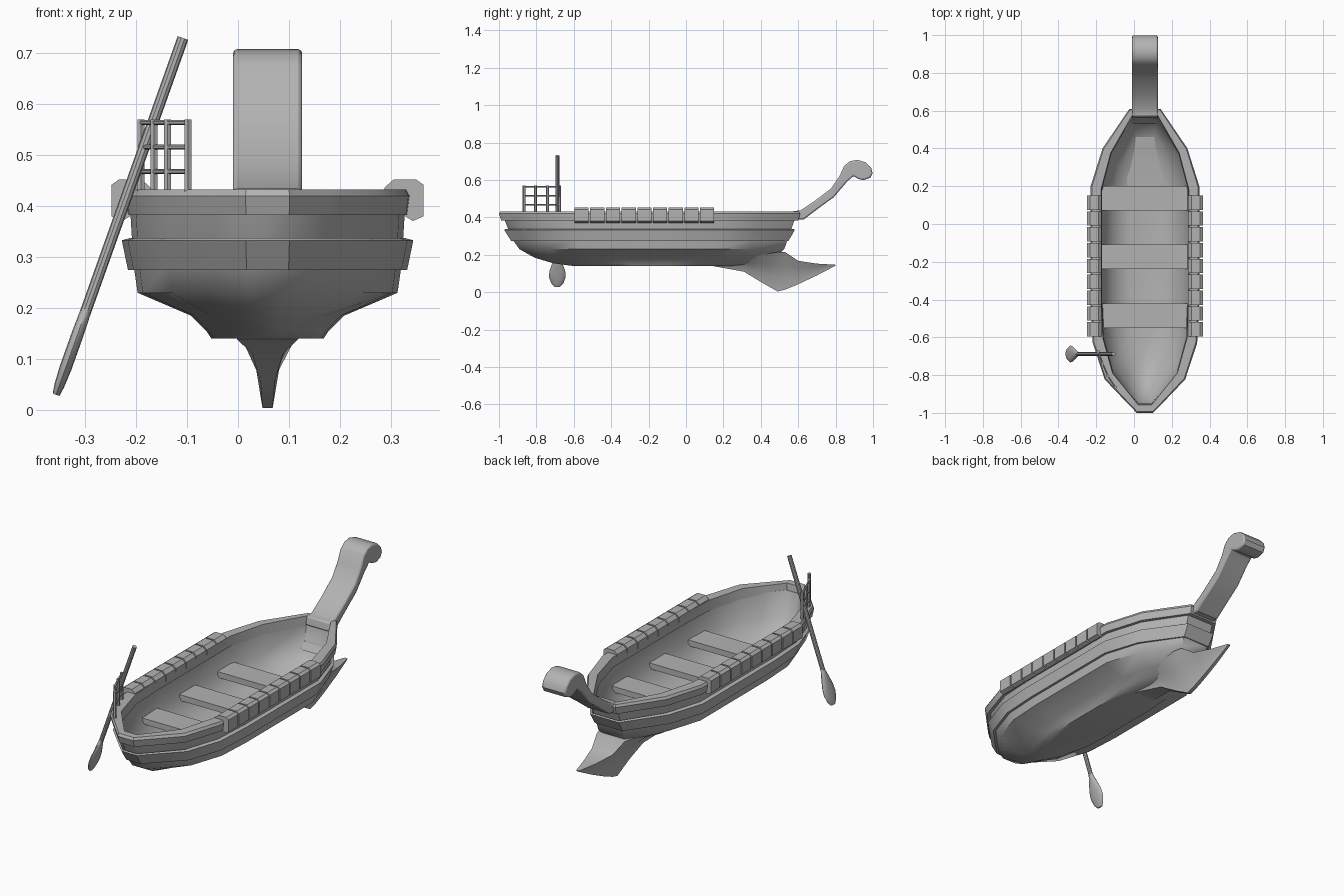
import bpy, bmesh, math
from mathutils import Vector

cube = bpy.data.objects.get("Cube")
if cube:
    bpy.data.objects.remove(cube)

grey = bpy.data.materials.new("plain_grey")
grey.use_nodes = True
grey.diffuse_color = (0.45, 0.45, 0.45, 1)
grey.node_tree.nodes["Principled BSDF"].inputs["Base Color"].default_value = (0.45, 0.45, 0.45, 1)

CX = 0.058  # centre line of the boat
# half plan of the boat: fraction along the length, fraction of half width
PLAN = [(0, .15), (.05, .42), (.11, .74), (.23, .96), (.36, 1), (.55, 1),
        (.745, 1), (.87, .78), (1, .285)]


def finish(bm, name, angle=35):
    bmesh.ops.recalc_face_normals(bm, faces=bm.faces[:])
    mesh = bpy.data.meshes.new(name)
    bm.to_mesh(mesh)
    bm.free()
    obj = bpy.data.objects.new(name, mesh)
    bpy.context.collection.objects.link(obj)
    mesh.materials.append(grey)
    bpy.ops.object.select_all(action="DESELECT")
    obj.select_set(True)
    bpy.context.view_layer.objects.active = obj
    bpy.ops.object.shade_smooth_by_angle(angle=math.radians(angle))
    return obj


def loft(name, rings, closed=False, angle=35):
    """Skin a row of equal rings, capping the ends unless it closes on itself."""
    bm = bmesh.new()
    rows = [[bm.verts.new(p) for p in ring] for ring in rings]
    n = len(rows[0])
    pairs = list(zip(rows, rows[1:]))
    if closed:
        pairs.append((rows[-1], rows[0]))
    else:
        bm.faces.new(rows[0])
        bm.faces.new(rows[-1])
    for a, b in pairs:
        for i in range(n):
            j = (i + 1) % n
            bm.faces.new((a[i], a[j], b[j], b[i]))
    return finish(bm, name, angle)


def plan_ring(z, front, back, half):
    right = [(CX + w * half, front + u * (back - front), z) for u, w in PLAN]
    left = [(2 * CX - x, y, z) for x, y, z in reversed(right)]
    return right + left


def rod(name, a, b, radius, sides=8):
    a, b = Vector(a), Vector(b)
    bm = bmesh.new()
    bmesh.ops.create_cone(bm, cap_ends=True, segments=sides, radius1=radius,
                          radius2=radius, depth=(b - a).length)
    turn = (b - a).to_track_quat("Z", "Y").to_matrix()
    bmesh.ops.rotate(bm, verts=bm.verts, matrix=turn)
    bmesh.ops.translate(bm, verts=bm.verts, vec=(a + b) / 2)
    return finish(bm, name)


def prism(name, outline, axis, low, high, bevel=0.0):
    """Extrude an outline along x or y."""
    place = (lambda p, t: (t, *p)) if axis == "x" else (lambda p, t: (p[0], t, p[1]))
    obj = loft(name, [[place(p, t) for p in outline] for t in (low, high)])
    if bevel:
        mod = obj.modifiers.new("soft_edges", "BEVEL")
        mod.width, mod.segments = bevel, 2
        mod.angle_limit = math.radians(60)
    return obj


# Hull: outer skin up, then inner skin down to the floor
hull_levels = [(.14, -.60, .27, .11), (.155, -.71, .40, .12), (.185, -.81, .48, .15),
               (.23, -.89, .525, .255), (.285, -.93, .545, .263), (.40, -.975, .585, .270),
               (.40, -.95, .57, .235), (.28, -.91, .55, .225), (.21, -.82, .46, .17),
               (.18, -.74, .36, .12), (.17, -.62, .25, .08)]
loft("hull", [plan_ring(*lv) for lv in hull_levels], angle=50)

# Rubbing band and gunwale, each a closed ring of boards
loft("side_band", [plan_ring(*lv) for lv in (
    (.275, -.935, .548, .274), (.333, -.972, .582, .286),
    (.338, -.965, .575, .268), (.275, -.92, .53, .255))], closed=True)
loft("gunwale", [plan_ring(*lv) for lv in (
    (.383, -.988, .60, .283), (.42, -1, .61, .288), (.433, -.993, .604, .281),
    (.433, -.958, .577, .232), (.383, -.95, .57, .228))], closed=True)

# Benches
for k, y in enumerate((-.485, -.173, .137)):
    prism(f"bench_{k + 1}", [(y - .065, .265), (y + .065, .265), (y + .065, .295),
          (y - .065, .295)], "x", CX - .228, CX + .228)

# Rows of padded blocks over both gunwales
block = [(.229, .40), (.229, .436), (.247, .452), (.292, .452), (.306, .442),
         (.306, .380), (.285, .371), (.262, .385)]
pitch = .755 / 9
for side, label in ((1, "left"), (-1, "right")):
    outline = [(CX + side * x, z) for x, z in block]
    for k in range(9):
        y = -.6 + k * pitch
        prism(f"{label}_rail_block_{k + 1}", outline, "y", y + .004, y + pitch - .004)

# Rear keel fin: y, top, bottom, half width at top, half width at bottom
fin = [(.15, .18, .139, .09, .06), (.31, .19, .110, .10, .03), (.40, .20, .055, .10, .014),
       (.49, .215, .004, .09, .010), (.53, .215, .014, .08, .010), (.60, .168, .043, .06, .010),
       (.70, .153, .090, .034, .009), (.80, .147, .142, .008, .006)]
rings = []
for y, top, low, wt, wl in fin:
    half = [(wt, top), (wl + .55 * (wt - wl), low + .68 * (top - low)),
            (wl + .15 * (wt - wl), low + .35 * (top - low)), (wl, low)]
    rings.append([(CX + w, y, z) for w, z in half] + [(CX - w, y, z) for w, z in reversed(half)])
loft("keel_fin", rings, angle=50)

# Curled stern post
post = [(.56, .39), (.57, .434), (.61, .437), (.69, .49), (.775, .555), (.82, .62),
        (.845, .675), (.875, .70), (.915, .708), (.96, .695), (.99, .665), (.998, .636),
        (.985, .612), (.95, .60), (.92, .606), (.895, .622), (.86, .59), (.79, .508),
        (.71, .45), (.63, .39)]
prism("stern_post", post, "x", CX - .068, CX + .068, bevel=.008)

# Lattice fence on the bow rim
feet = [(-.19, -.675), (-.165, -.74), (-.138, -.805), (-.098, -.865)]
for k, (x, y) in enumerate(feet):
    rod(f"fence_post_{k + 1}", (x, y, .42), (x, y, .57), .008, 6)
for k in range(3):
    z = .468 + k * .048
    for i, (a, b) in enumerate(zip(feet, feet[1:])):
        rod(f"fence_rail_{k + 1}_{i + 1}", (*a, z), (*b, z), .005, 6)

# Oar: round shaft and flattened blade
top, foot = Vector((-.108, -.688, .73)), Vector((-.357, -.688, .03))
rod("oar_shaft", top, foot.lerp(top, .22), .011, 10)
along = (top - foot).normalized()
across = along.cross(Vector((0, 1, 0)))
blade = [(0, .016, .007), (.02, .033, .010), (.055, .045, .012), (.09, .042, .012),
         (.13, .028, .012), (.165, .015, .011), (.185, .009, .008)]
rings = []
for d, wide, thick in blade:
    angles = [i * math.tau / 12 for i in range(12)]
    rings.append([foot + along * d + across * (thick * math.sin(t))
                  + Vector((0, wide * math.cos(t), 0)) for t in angles])
loft("oar_blade", rings, angle=50)
